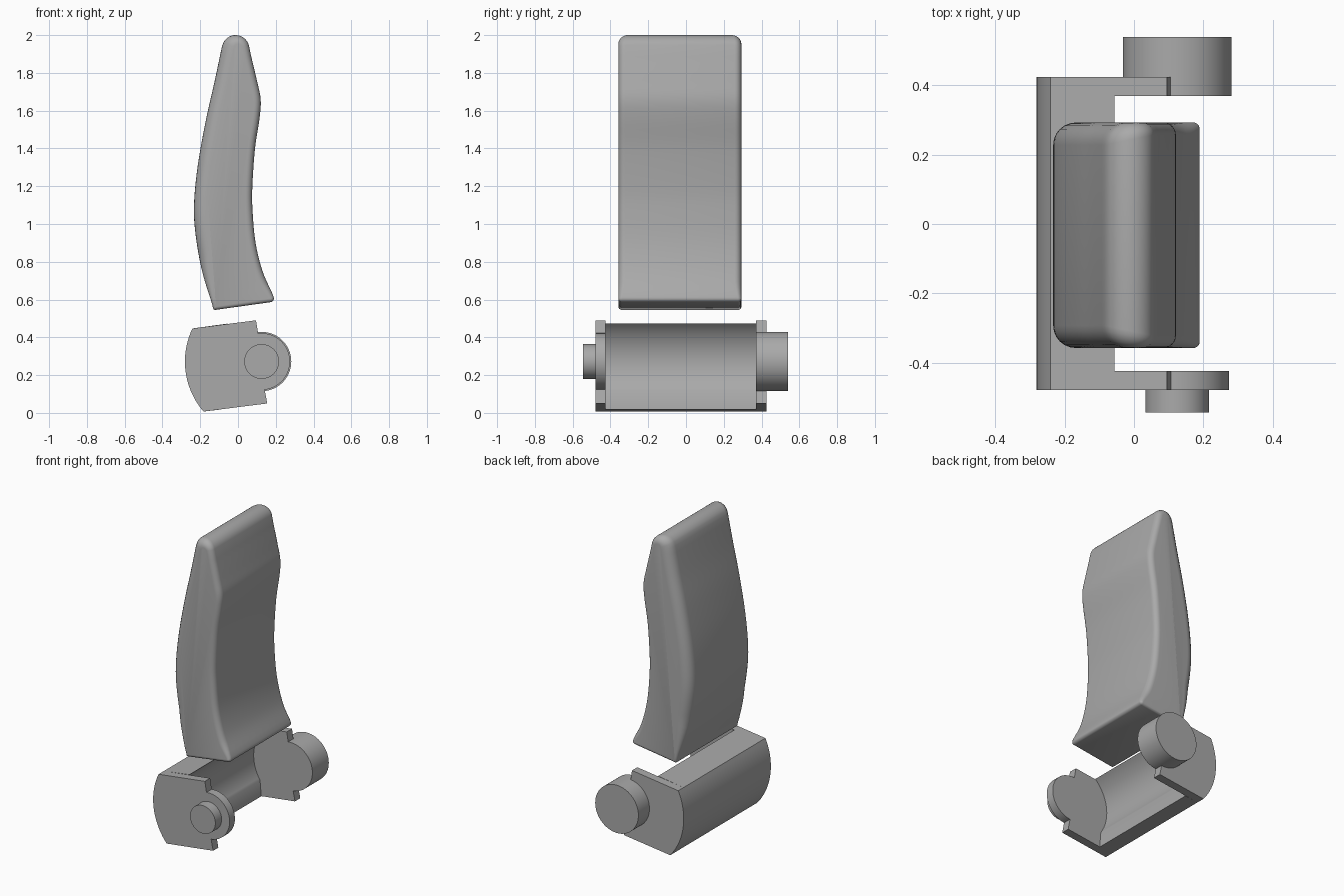
import bpy, bmesh, math
from mathutils import Vector

cube = bpy.data.objects.get("Cube")
if cube:
    bpy.data.objects.remove(cube, do_unlink=True)

grey = bpy.data.materials.new("plain_grey")
grey.use_nodes = True
grey.diffuse_color = (0.4, 0.4, 0.4, 1)
grey.node_tree.nodes["Principled BSDF"].inputs["Base Color"].default_value = (0.4, 0.4, 0.4, 1)

AXIS = Vector((0.125, 0.272))          # hinge axis in x, z


def arc(radius, start, end, steps, centre=AXIS):
    """Points on an arc, angles in degrees from +x towards +z."""
    angles = [math.radians(start + (end - start) * i / steps) for i in range(steps + 1)]
    return [centre + radius * Vector((math.cos(a), math.sin(a))) for a in angles]


def loft(name, rings, angle=30):
    """Skin closed rings of (x, y, z) points and cap both ends."""
    bm = bmesh.new()
    loops = [[bm.verts.new(p) for p in ring] for ring in rings]
    n = len(loops[0])
    for a, b in zip(loops, loops[1:]):
        for i in range(n):
            j = (i + 1) % n
            bm.faces.new((a[i], a[j], b[j], b[i]))
    bm.faces.new(loops[0])
    bm.faces.new(loops[-1])
    bmesh.ops.recalc_face_normals(bm, faces=bm.faces)
    mesh = bpy.data.meshes.new(name)
    bm.to_mesh(mesh)
    bm.free()
    mesh.materials.append(grey)
    obj = bpy.data.objects.new(name, mesh)
    bpy.context.collection.objects.link(obj)
    bpy.ops.object.select_all(action='DESELECT')
    obj.select_set(True)
    bpy.context.view_layer.objects.active = obj
    bpy.ops.object.shade_smooth_by_angle(angle=math.radians(angle))
    return obj


def extrude(name, outline, y0, y1):
    return loft(name, [[(p[0], y, p[1]) for p in outline] for y in (y0, y1)])


# Bracket: curved back wall with a round trough, between two end plates
back = arc(0.406, 220.7, 154.5, 20)
trough = arc(0.27, 132, 214, 24)
extrude("bracket_body", back + trough + [(-0.09, 0.018)], -0.425, 0.37)

plate = back + [(0.095, 0.49)] + arc(0.15, 97, -84, 40) + [(0.155, 0.05)]
extrude("front_end_plate", plate, -0.48, -0.425)
extrude("back_end_plate", plate, 0.37, 0.425)

# Hinge pins
extrude("front_pin", arc(0.092, 0, 354, 59), -0.545, -0.48)
extrude("back_pin", arc(0.157, 0, 354, 59), 0.37, 0.54)


def smooth_path(points, steps=5):
    """Catmull-Rom curve through the points."""
    pts = [Vector(p) for p in points]
    pts = [2 * pts[0] - pts[1]] + pts + [2 * pts[-1] - pts[-2]]
    out = []
    for a, b, c, d in zip(pts, pts[1:], pts[2:], pts[3:]):
        for i in range(steps):
            t = i / steps
            out.append(0.5 * (2 * b + (c - a) * t + (2 * a - 5 * b + 4 * c - d) * t ** 2
                              + (3 * b - a - 3 * c + d) * t ** 3))
    return out + [pts[-2]]


# Lever: S-curved side profile, running clockwise from the lower left
rear = smooth_path([(-0.135, 0.57), (-0.19, 0.75), (-0.224, 0.94), (-0.233, 1.1),
                    (-0.213, 1.31), (-0.17, 1.55), (-0.125, 1.75), (-0.085, 1.94)])
tip = arc(0.073, 160, 16, 14, Vector((-0.013, 1.927)))
front = smooth_path([(0.062, 1.92), (0.1, 1.76), (0.12, 1.66), (0.114, 1.56), (0.09, 1.4),
                     (0.076, 1.2), (0.077, 1.07), (0.093, 0.9), (0.13, 0.75), (0.185, 0.625)])
heel = arc(0.02, 25, -80, 6, Vector((0.17, 0.606)))
toe = arc(0.015, -98, -155, 3, Vector((-0.119, 0.56)))
profile = rear + tip[1:] + front[1:] + heel + toe

# Rounded ends: rings inset along the outline normal, softer on the rear side
insets = []
for i, p in enumerate(profile):
    t = (profile[(i + 1) % len(profile)] - profile[i - 1]).normalized()
    normal = Vector((-t.y, t.x))
    radius = min(0.05 - 0.015 * normal.x, 0.018 + max(0, p.y - 0.6) * 0.2)
    insets.append((p, normal, radius))


def lever_ring(y, side, a):
    ring = []
    for p, n, r in insets:
        q = p - n * r * (1 - math.cos(a))
        ring.append((q.x, y - side * r * (1 - math.sin(a)), q.y))
    return ring


quarter = [math.radians(90 * i / 6) for i in range(7)]
rings = [lever_ring(-0.358, -1, a) for a in reversed(quarter)]
rings += [lever_ring(0.293, 1, a) for a in quarter]
loft("lever", rings, 40)
